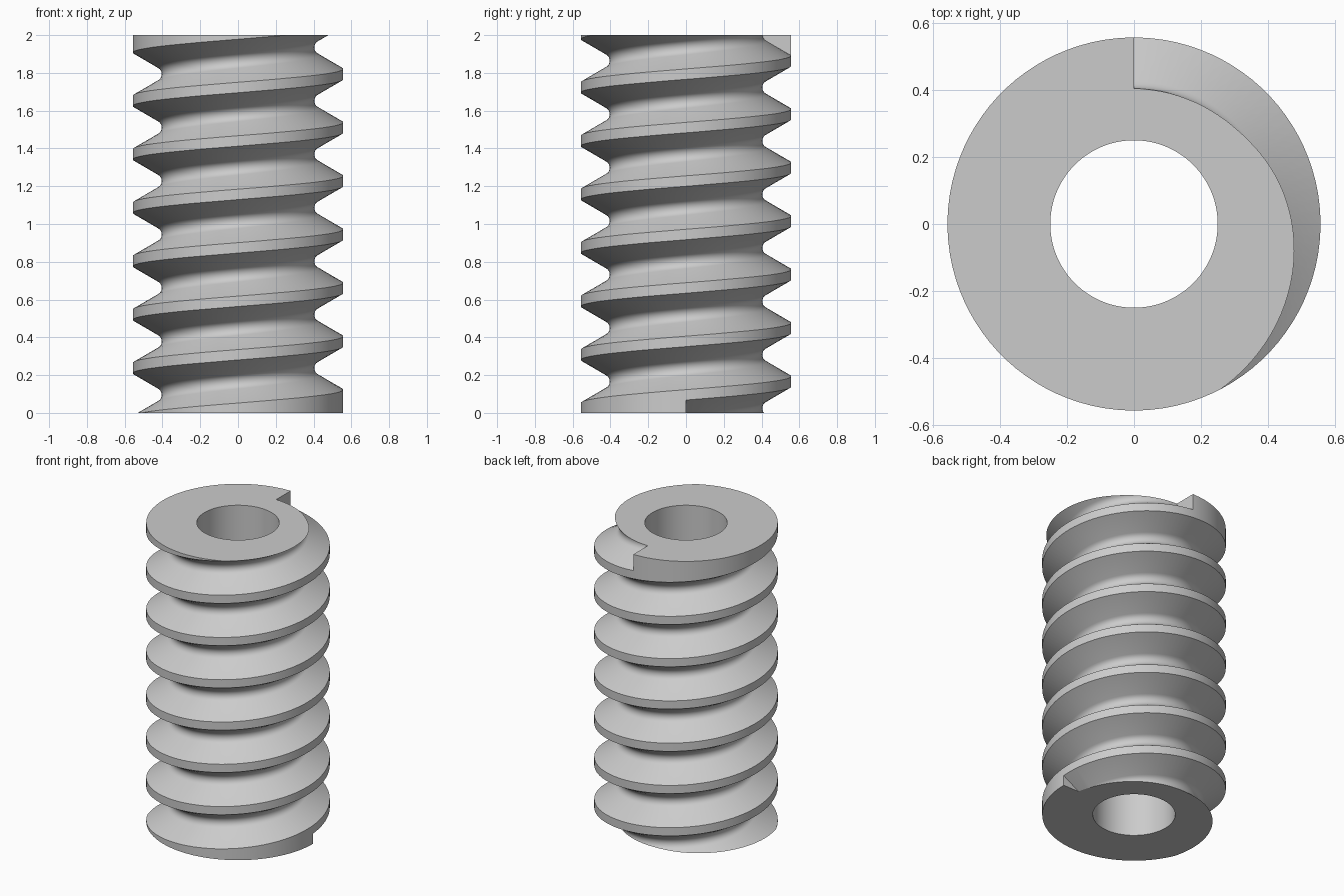
import bpy
import bmesh
from math import radians, sin, cos, pi, tan

cube = bpy.data.objects.get("Cube")
if cube:
    bpy.data.objects.remove(cube, do_unlink=True)

HEIGHT = 2.0
OUTER_R, BORE_R = 0.557, 0.25
PITCH = 0.283
START_Z = -0.046          # groove centre where the cut begins
TURNS = 7.25
STEPS = 96                # sections per turn
HALF_WIDTH = 0.114        # half the groove width at the outer radius
FLANK = radians(30)
ROOT_R = 0.404

steel = bpy.data.materials.new("light grey steel")
steel.use_nodes = True
colour = (0.6, 0.6, 0.6, 1)
steel.diffuse_color = colour
steel.node_tree.nodes["Principled BSDF"].inputs["Base Color"].default_value = colour


def make_object(name, bm):
    bmesh.ops.recalc_face_normals(bm, faces=bm.faces[:])
    mesh = bpy.data.meshes.new(name)
    bm.to_mesh(mesh)
    bm.free()
    mesh.materials.append(steel)
    obj = bpy.data.objects.new(name, mesh)
    bpy.context.collection.objects.link(obj)
    return obj


def make_cylinder(name, radius, z0, z1, sides):
    bm = bmesh.new()
    bottom = []
    for i in range(sides):
        a = 2 * pi * (i + 0.5) / sides
        bottom.append(bm.verts.new((radius * cos(a), radius * sin(a), z0)))
    base = bm.faces.new(bottom)
    top = bmesh.ops.extrude_face_region(bm, geom=[base])["geom"]
    for v in top:
        if isinstance(v, bmesh.types.BMVert):
            v.co.z = z1
    return make_object(name, bm)


def groove_profile():
    """Radius and height offsets of a V with a rounded root."""
    apex = OUTER_R - HALF_WIDTH / tan(FLANK)
    fillet = ROOT_R - apex
    centre = apex + fillet / sin(FLANK)
    rim = OUTER_R + 0.03
    half = (rim - apex) * tan(FLANK)
    sweep = pi / 2 - FLANK
    arc = [sweep * (k / 4 - 1) for k in range(9)]
    root = [(centre - fillet * cos(a), fillet * sin(a)) for a in arc]
    return [(rim, -half)] + root + [(rim, half)]


def make_groove(name):
    """Sweep the groove profile along the helix and cap both ends."""
    bm = bmesh.new()
    profile = groove_profile()
    n = len(profile)
    rings = []
    for i in range(int(TURNS * STEPS) + 1):
        a = 2 * pi * i / STEPS
        z = START_Z + PITCH * i / STEPS
        rings.append([bm.verts.new((r * cos(a), r * sin(a), z + dz))
                      for r, dz in profile])
    for lower, upper in zip(rings, rings[1:]):
        for j in range(n):
            k = (j + 1) % n
            bm.faces.new((lower[j], lower[k], upper[k], upper[j]))
    bm.faces.new(rings[0])
    bm.faces.new(rings[-1])
    return make_object(name, bm)


def cut(target, cutter):
    cutter.hide_render = True
    mod = target.modifiers.new("cut", 'BOOLEAN')
    mod.operation = 'DIFFERENCE'
    mod.solver = 'EXACT'
    mod.object = cutter
    bpy.context.view_layer.objects.active = target
    bpy.ops.object.modifier_apply(modifier=mod.name)
    bpy.data.objects.remove(cutter, do_unlink=True)


# Solid blank, helical thread groove, then the through bore
worm = make_cylinder("threaded_sleeve", OUTER_R, 0, HEIGHT, STEPS)
cut(worm, make_groove("groove_cutter"))
cut(worm, make_cylinder("bore_cutter", BORE_R, -0.2, HEIGHT + 0.2, STEPS))

# Smooth flanks with crisp crests and end faces
bpy.ops.object.select_all(action='DESELECT')
worm.select_set(True)
bpy.context.view_layer.objects.active = worm
bpy.ops.object.shade_smooth_by_angle(angle=radians(30))
